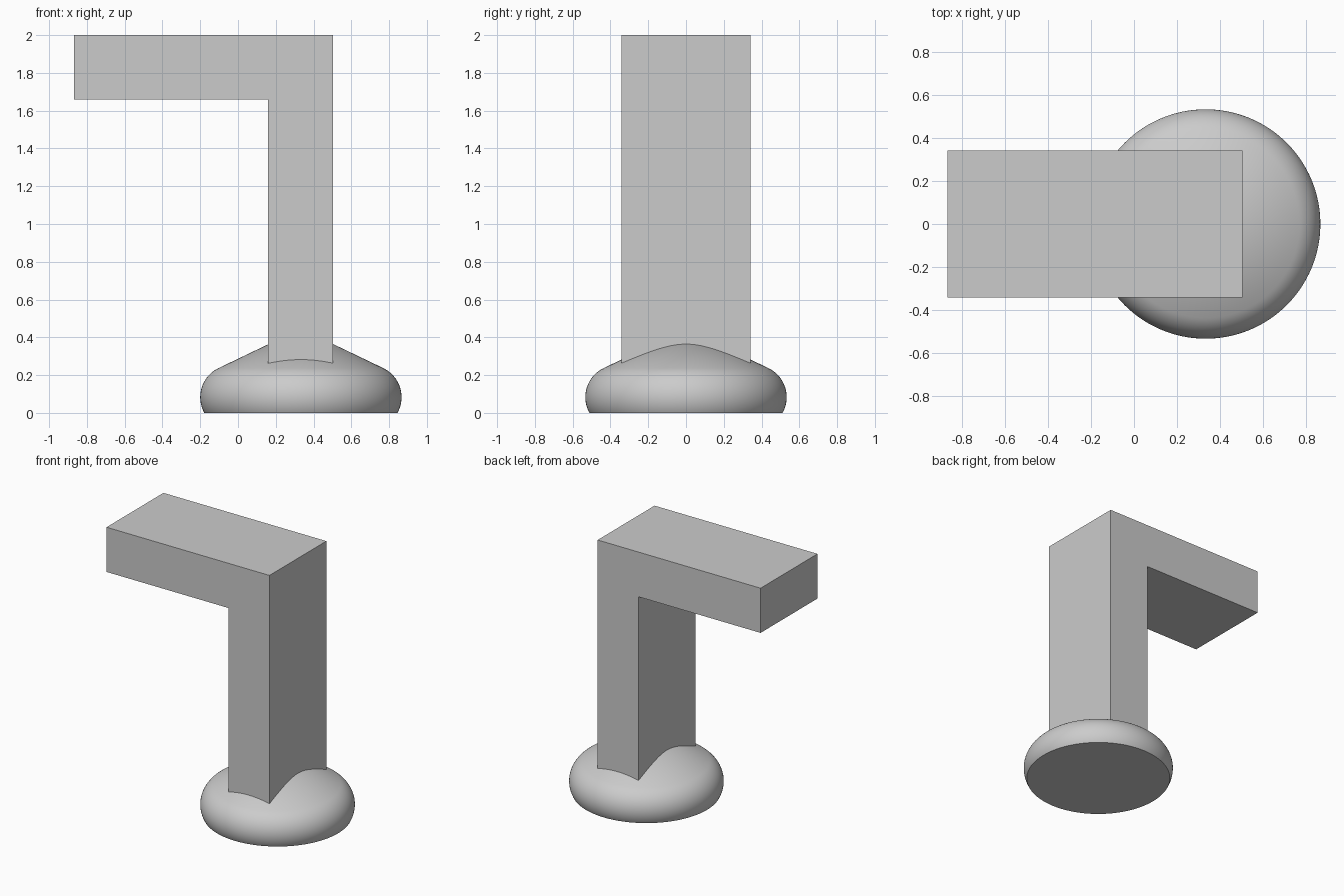
import bpy, bmesh, math
from mathutils import Matrix, Vector

cube = bpy.data.objects.get("Cube")
if cube:
    bpy.data.objects.remove(cube, do_unlink=True)

grey = bpy.data.materials.new("plain grey")
grey.use_nodes = True
colour = (0.6, 0.6, 0.6, 1)
grey.diffuse_color = colour
grey.node_tree.nodes["Principled BSDF"].inputs["Base Color"].default_value = colour

CENTRE_X = 0.333      # axis of the base
HALF_DEPTH = 0.342    # half the width of post and arm


def add_object(name, bm):
    bmesh.ops.recalc_face_normals(bm, faces=bm.faces)
    mesh = bpy.data.meshes.new(name)
    bm.to_mesh(mesh)
    bm.free()
    mesh.materials.append(grey)
    obj = bpy.data.objects.new(name, mesh)
    bpy.context.collection.objects.link(obj)
    return obj


# Post and arm: one L-shaped profile extruded along y
outline = [(0.16, 0.1), (0.504, 0.1), (0.504, 2), (-0.867, 2), (-0.867, 1.66), (0.16, 1.66)]
bm = bmesh.new()
face = bm.faces.new([bm.verts.new((x, -HALF_DEPTH, z)) for x, z in outline])
ext = bmesh.ops.extrude_face_region(bm, geom=[face])
moved = [g for g in ext["geom"] if isinstance(g, bmesh.types.BMVert)]
bmesh.ops.translate(bm, verts=moved, vec=(0, 2 * HALF_DEPTH, 0))
add_object("post_and_arm", bm)

# Base: rounded rim running tangentially into a shallow cone, revolved
RIM_R, RIM_Z, ROUND = 0.362, 0.083, 0.171
start = -math.asin(RIM_Z / ROUND)
end = math.radians(64.4)
STEPS = 24
profile = [(0, 0)]
for i in range(STEPS + 1):
    a = start + (end - start) * i / STEPS
    profile.append((RIM_R + ROUND * math.cos(a), RIM_Z + ROUND * math.sin(a)))
profile.append((0, profile[-1][1] + profile[-1][0] / math.tan(end)))

bm = bmesh.new()
verts = [bm.verts.new((r, 0, z)) for r, z in profile]
edges = [bm.edges.new(pair) for pair in zip(verts, verts[1:])]
bmesh.ops.spin(bm, geom=verts + edges, axis=(0, 0, 1), cent=(0, 0, 0),
               angle=2 * math.pi, steps=128, use_duplicate=False)
bmesh.ops.remove_doubles(bm, verts=bm.verts, dist=0.0001)
bmesh.ops.transform(bm, matrix=Matrix.Translation(Vector((CENTRE_X, 0, 0))), verts=bm.verts)
base = add_object("base", bm)

bpy.ops.object.select_all(action="DESELECT")
base.select_set(True)
bpy.context.view_layer.objects.active = base
bpy.ops.object.shade_smooth_by_angle(angle=math.radians(30))
